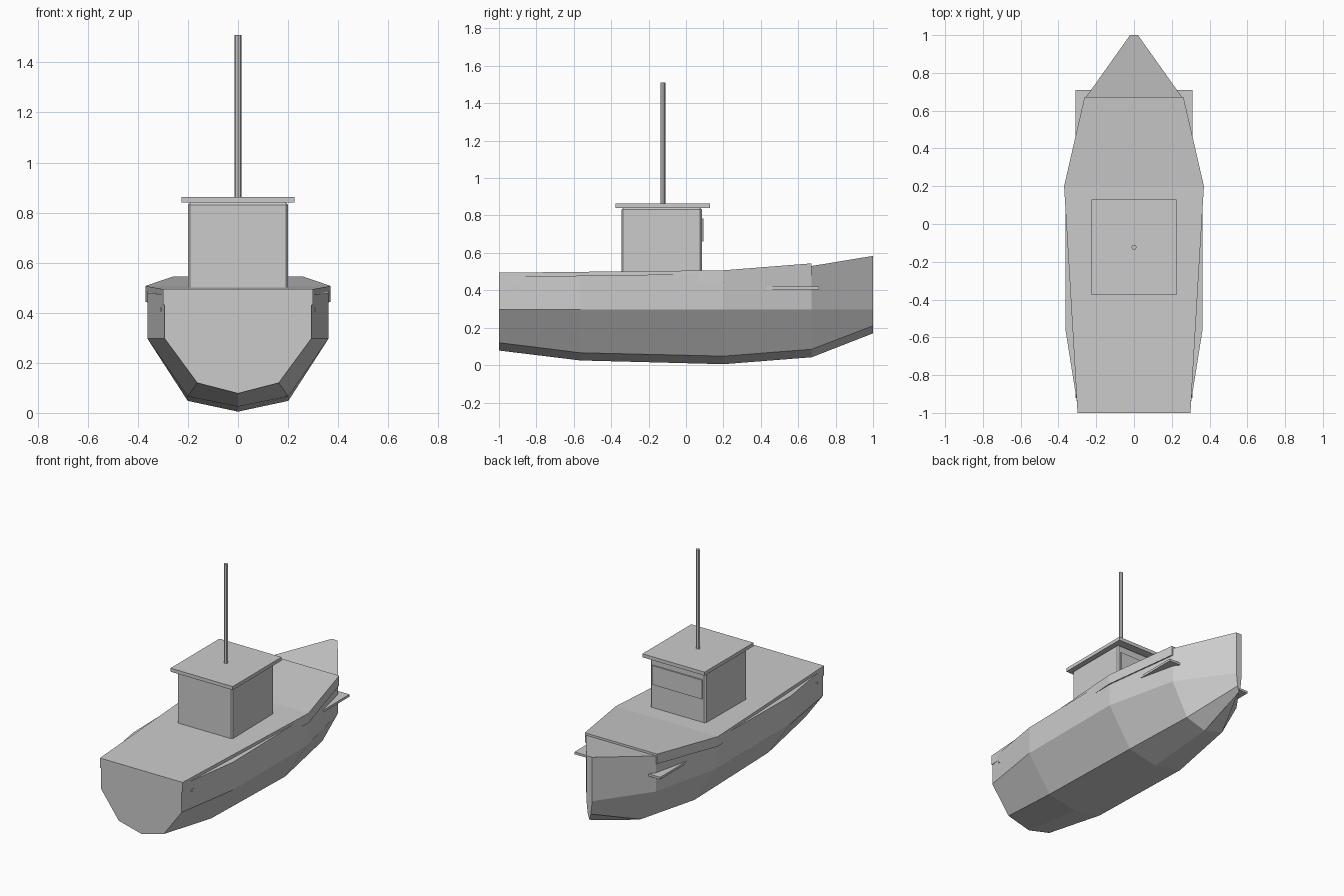
import bpy, bmesh

if "Cube" in bpy.data.objects:
    bpy.data.objects.remove(bpy.data.objects["Cube"])


def make_object(name, bm):
    bmesh.ops.recalc_face_normals(bm, faces=bm.faces[:])
    mesh = bpy.data.meshes.new(name)
    bm.to_mesh(mesh)
    bm.free()
    obj = bpy.data.objects.new(name, mesh)
    bpy.context.collection.objects.link(obj)
    return obj


def loft(name, rings):
    """Skin equal-sized closed rings and cap both ends."""
    bm = bmesh.new()
    rows = [[bm.verts.new(p) for p in ring] for ring in rings]
    n = len(rows[0])
    for a, b in zip(rows, rows[1:]):
        for i in range(n):
            j = (i + 1) % n
            bm.faces.new((a[i], a[j], b[j], b[i]))
    bm.faces.new(rows[0])
    bm.faces.new(rows[-1])
    return make_object(name, bm)


def box(name, lo, hi):
    bm = bmesh.new()
    bmesh.ops.create_cube(bm, size=1)
    for v in bm.verts:
        v.co = [l + (h - l) * (c + 0.5) for l, h, c in zip(lo, hi, v.co)]
    return make_object(name, bm)


def hull_ring(y, w, keel, low, top):
    half = [(w, top), (w, 0.297), (w * 0.555, low)]
    return ([(x, y, z) for x, z in half] + [(0, y, keel)]
            + [(-x, y, z) for x, z in reversed(half)])


# Hull: y, half width, keel height, lower chine height, top height
stations = [(-1.0, 0.293, 0.078, 0.12, 0.474),
            (-0.565, 0.362, 0.025, 0.066, 0.478),
            (0.2, 0.362, 0.005, 0.048, 0.489),
            (0.672, 0.254, 0.042, 0.085, 0.53),
            (1.0, 0.021, 0.17, 0.21, 0.584)]
loft("hull", [hull_ring(*s) for s in stations])

# Upper deck slab, following the sheer line
deck = [(-1.0, 0.299, 0.494), (0.2, 0.37, 0.507), (0.672, 0.262, 0.544)]
loft("upper_deck", [[(-w, y, z), (w, y, z), (w, y, z - 0.064), (-w, y, z - 0.064)]
                    for y, w, z in deck])

# Inner floor plate, whose corners stick out through the hull
box("inner_deck", (-0.31, -0.92, 0.405), (0.31, 0.71, 0.42))

# Cabin with softened edges
cabin = box("cabin", (-0.2, -0.345, 0.48), (0.2, 0.085, 0.84))
bevel = cabin.modifiers.new("edge_bevel", 'BEVEL')
bevel.width = 0.009
bevel.segments = 1

# Window panel and overhanging roof
box("window", (-0.18, 0.07, 0.66), (0.18, 0.094, 0.785))
box("cabin_roof", (-0.225, -0.376, 0.84), (0.225, 0.129, 0.863))

# Mast
bpy.ops.mesh.primitive_cylinder_add(vertices=8, radius=0.0135, depth=0.67,
                                    location=(0, -0.124, 1.175))
bpy.context.object.name = "mast"
